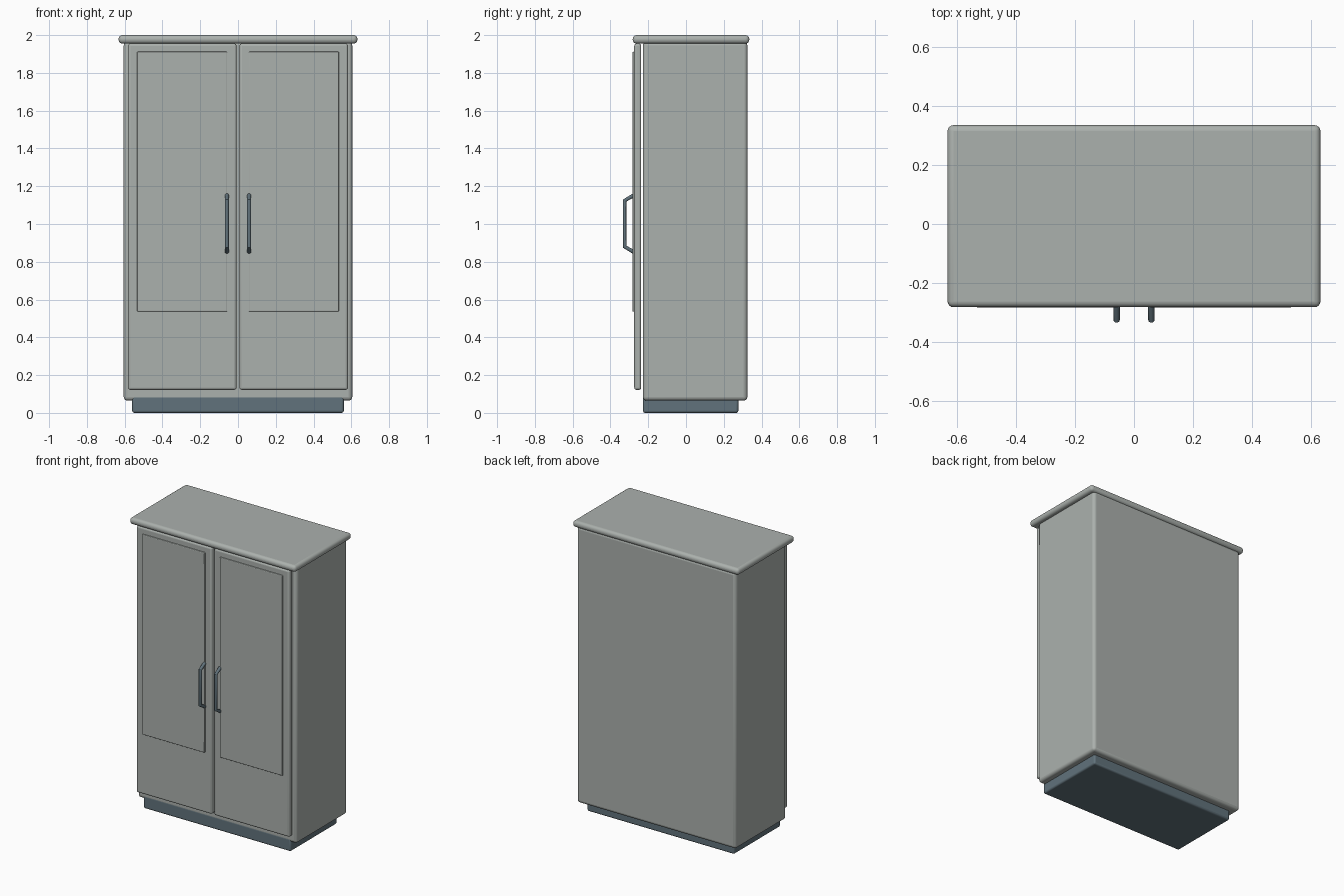
import bpy, math

if "Cube" in bpy.data.objects:
    bpy.data.objects.remove(bpy.data.objects["Cube"])


def material(name, rgb):
    m = bpy.data.materials.new(name)
    m.diffuse_color = (*rgb, 1)
    m.use_nodes = True
    m.node_tree.nodes["Principled BSDF"].inputs["Base Color"].default_value = m.diffuse_color
    return m


PAINT = material("pale_grey_paint", (0.41, 0.44, 0.42))
METAL = material("slate_metal", (0.12, 0.17, 0.20))


def box(name, x, y, z, bevel, mat):
    """Rounded box from (min, max) ranges."""
    bpy.ops.mesh.primitive_cube_add(size=1, location=[sum(r) / 2 for r in (x, y, z)])
    o = bpy.context.object
    o.name = name
    o.scale = [r[1] - r[0] for r in (x, y, z)]
    bpy.ops.object.transform_apply(location=False, rotation=False, scale=True)
    b = o.modifiers.new("rounded_edges", 'BEVEL')
    b.width = bevel
    b.segments = 4
    o.data.materials.append(mat)
    bpy.ops.object.shade_smooth_by_angle(angle=math.radians(35))
    return o


def handle(name, x):
    """Bent bar handle swept along a short path."""
    c = bpy.data.curves.new(name, 'CURVE')
    c.dimensions = '3D'
    c.bevel_depth = 0.011
    c.bevel_resolution = 3
    c.use_fill_caps = True
    path = [(-0.277, 1.152), (-0.325, 1.124), (-0.325, 0.88), (-0.277, 0.852)]
    s = c.splines.new('POLY')
    s.points.add(len(path) - 1)
    for p, (y, z) in zip(s.points, path):
        p.co = (x, y, z, 1)
    c.materials.append(METAL)
    o = bpy.data.objects.new(name, c)
    bpy.context.collection.objects.link(o)
    # turn the sweep into a mesh
    bpy.ops.object.select_all(action='DESELECT')
    o.select_set(True)
    bpy.context.view_layer.objects.active = o
    bpy.ops.object.convert(target='MESH')
    bpy.ops.object.shade_smooth_by_angle(angle=math.radians(40))


# Carcass, plinth and top
box("plinth", (-0.56, 0.56), (-0.228, 0.277), (0, 0.09), 0.012, METAL)
box("cabinet_body", (-0.605, 0.605), (-0.228, 0.325), (0.065, 1.965), 0.02, PAINT)
box("top_slab", (-0.632, 0.632), (-0.282, 0.335), (1.955, 2.0), 0.02, PAINT)

# Doors with raised panels and handles, one per side
for side, sx in (("left", -1), ("right", 1)):
    def span(a, b):
        return tuple(sorted((sx * a, sx * b)))
    box(side + "_door", span(0.008, 0.582), (-0.274, -0.237), (0.122, 1.955), 0.012, PAINT)
    box(side + "_door_panel", span(0.057, 0.534), (-0.283, -0.265), (0.536, 1.912), 0.005, PAINT)
    handle(side + "_handle", sx * 0.059)
